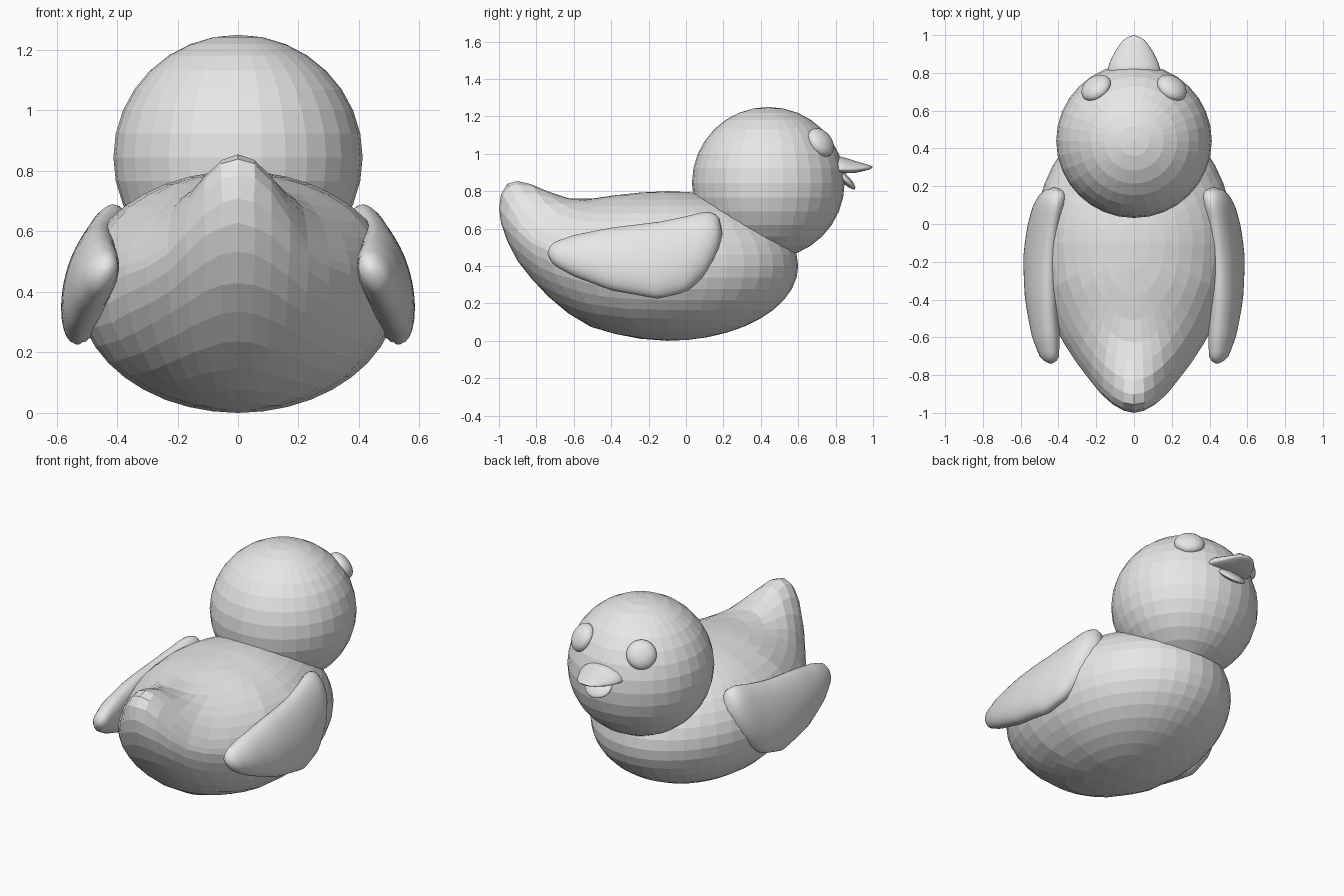
import bpy, bmesh
from math import hypot, sqrt, radians
from mathutils import Matrix, Vector

cube = bpy.data.objects.get("Cube")
if cube:
    bpy.data.objects.remove(cube, do_unlink=True)

grey = bpy.data.materials.new("plain grey")
grey.use_nodes = True
grey.diffuse_color = (0.8, 0.8, 0.8, 1)
grey.node_tree.nodes["Principled BSDF"].inputs["Base Color"].default_value = (0.8, 0.8, 0.8, 1)


def ball(name, shape, segments=32, smooth=False):
    """Make a unit UV sphere and move each point with the shape function."""
    bm = bmesh.new()
    bmesh.ops.create_uvsphere(bm, u_segments=segments, v_segments=segments // 2, radius=1)
    for v in bm.verts:
        v.co = shape(v.co.copy())
    bmesh.ops.recalc_face_normals(bm, faces=bm.faces)
    for f in bm.faces:
        f.smooth = smooth
    mesh = bpy.data.meshes.new(name)
    bm.to_mesh(mesh)
    bm.free()
    mesh.materials.append(grey)
    obj = bpy.data.objects.new(name, mesh)
    bpy.context.collection.objects.link(obj)
    return obj


def ellipsoid(center, size, turn=Matrix.Identity(3)):
    return lambda p: Vector(center) + turn @ Vector(a * b for a, b in zip(p, size))


def sample(rows, y):
    """Interpolate the section row at y."""
    for a, b in zip(rows, rows[1:]):
        if y <= b[0]:
            t = max(0, (y - a[0]) / (b[0] - a[0]))
            return [m + (n - m) * t for m, n in zip(a[1:], b[1:])]
    return rows[-1][1:]


def section_point(p, mid, top, bottom, width, power):
    """Place a sphere point on an egg or bell shaped cross-section."""
    r = hypot(p.x, p.z) or 1
    c, s = p.x / r, p.z / r
    z = mid + (top - mid) * s ** power if s > 0 else mid + (mid - bottom) * s
    return width * c, z


# Body: ellipsoid in front, raised tail behind
# columns: y, widest height, top, bottom, half width, bell power
tail_rows = [
    (-1.0, .71, .71, .71, 0, 1),
    (-.985, .69, .81, .6, .07, 1),
    (-.95, .65, .845, .52, .12, 1.1),
    (-.9, .59, .855, .425, .175, 1.4),
    (-.8, .5, .83, .3, .255, 1.6),
    (-.7, .47, .78, .2, .33, 1.5),
    (-.6, .45, .755, .125, .39, 1.25),
    (-.5, .42, .76, .07, .44, 1.1),
    (-.3, .4, .79, .015, .515, 1),
    (-.1, .4, .8, 0, .53, 1),
]


def body_shape(p):
    if p.y >= 0:
        return Vector((.53 * p.x, -.1 + .7 * p.y, .4 + .4 * p.z))
    y = -.1 + .9 * p.y
    x, z = section_point(p, *sample(tail_rows, y))
    return Vector((x, y, z))


ball("body", body_shape, 40)

# Head
head_center = Vector((0, .44, .845))
ball("head", ellipsoid(head_center, (.412, .408, .405)))

# Wings: flat leaf shapes leaning in at the top
# columns: y, top, bottom, half thickness
wing_rows = [
    (-.74, .47, .47, 0),
    (-.73, .505, .435, .03),
    (-.7, .53, .4, .05),
    (-.6, .565, .345, .07),
    (-.4, .605, .27, .082),
    (-.15, .635, .225, .085),
    (0, .665, .26, .082),
    (.1, .69, .345, .08),
    (.15, .685, .42, .07),
    (.18, .655, .49, .05),
    (.195, .57, .57, 0),
]


def wing_shape(side):
    def shape(p):
        y = -.2725 + .4675 * p.y
        top, bottom, thick = sample(wing_rows, y)
        x, z = section_point(p, (top + bottom) / 2, top, bottom, thick, 1)
        x += .485 - .045 * p.y ** 2 - .2 * (z - .47)
        return Vector((side * x, y, z))
    return shape


# Eyes: flattened balls lying on the head
for side, label in ((1, "left"), (-1, "right")):
    ball(label + "_wing", wing_shape(side), 48, True)
    spot = Vector((side * .2, .72, 1.06))
    turn = (spot - head_center).to_track_quat("Z", "Y").to_matrix()
    ball(label + "_eye", ellipsoid(spot, (.085, .085, .05), turn))

# Upper beak: rounded wedge
beak_rows = [
    (.7, .93, .98, .9, .12, 1),
    (.83, .915, .985, .895, .14, 1.2),
    (.9, .915, .963, .897, .108, 1.2),
    (.96, .922, .945, .91, .07, 1),
    (.985, .925, .938, .917, .045, 1),
    (1.0, .93, .93, .93, 0, 1),
]


def beak_shape(p):
    y = .85 + .15 * p.y
    x, z = section_point(p, *sample(beak_rows, y))
    return Vector((x, y, z))


ball("upper_beak", beak_shape, 32, True)

# Lower beak: small spoon tipped down
tip_down = Matrix.Rotation(radians(-45), 3, "X")
lower = ball("lower_beak", ellipsoid((0, .85, .865), (.085, .075, .022), tip_down), 32, True)
